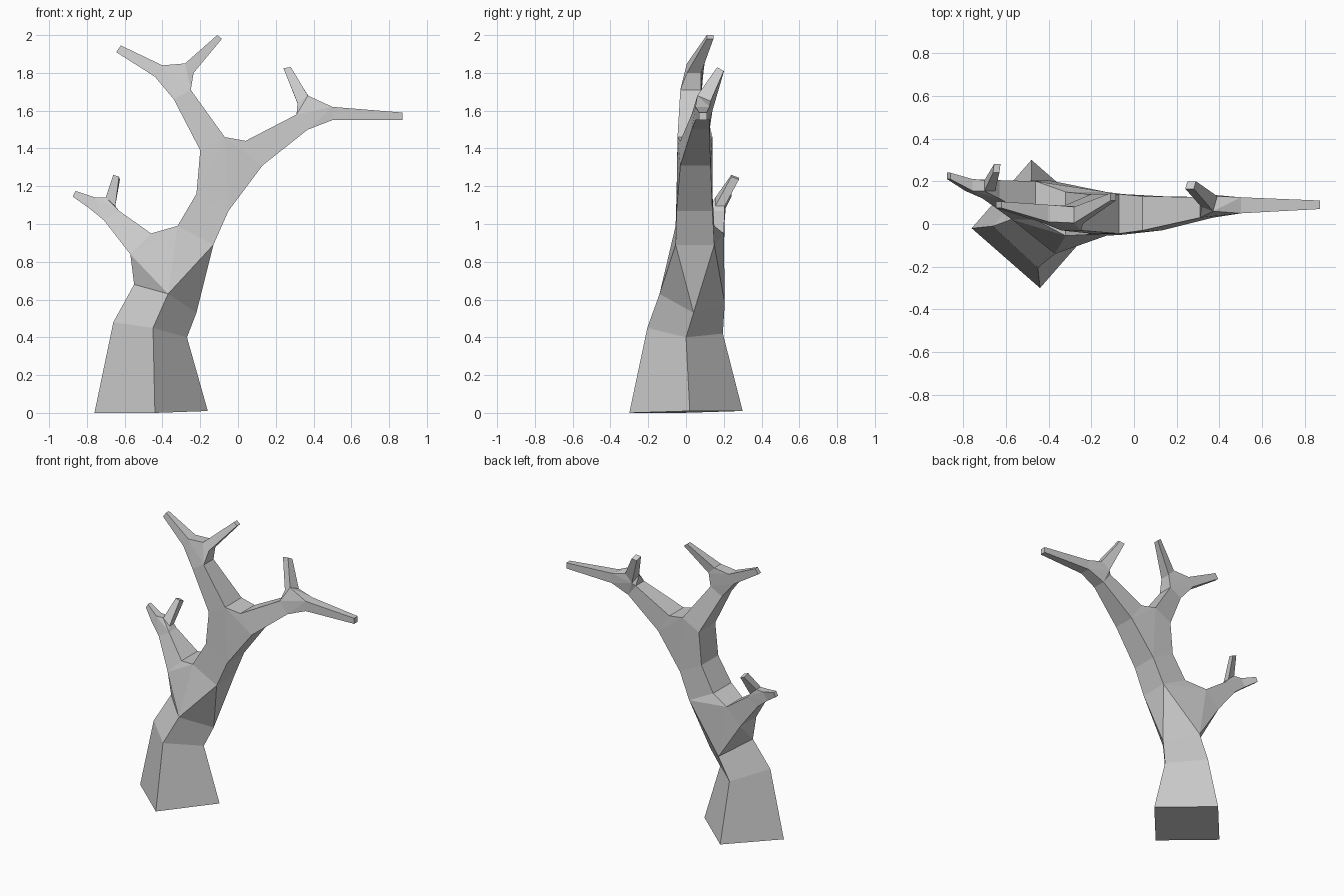
import bpy, bmesh
from mathutils import Vector

if "Cube" in bpy.data.objects:
    bpy.data.objects.remove(bpy.data.objects["Cube"])

bm = bmesh.new()


def corners(*pts):
    return [bm.verts.new(Vector(p)) for p in pts]


def ring(a, b, y0, y1, back=(0, 0)):
    """Four-sided section: a and b are (x, z) in the front view; back shifts the rear edge."""
    dx, dz = back
    return corners((a[0], y0, a[1]), (b[0], y0, b[1]),
                   (b[0] + dx, y1, b[1] + dz), (a[0] + dx, y1, a[1] + dz))


def loft(*rings, cap=False):
    for r, s in zip(rings, rings[1:]):
        for i in range(4):
            j = (i + 1) % 4
            bm.faces.new((r[i], r[j], s[j], s[i]))
    if cap:
        bm.faces.new(rings[-1])


def fork(*rings):
    """Join three sections with a hull, open where the limbs continue."""
    res = bmesh.ops.convex_hull(bm, input=[v for r in rings for v in r],
                                use_existing_faces=False)
    faces = {g for g in res["geom"] if isinstance(g, bmesh.types.BMFace)}
    inner = [f for f in faces if any(set(f.verts) <= set(r) for r in rings)]
    bmesh.ops.delete(bm, geom=inner, context='FACES_ONLY')


# trunk foot
foot = corners((-.76, -.02, 0), (-.44, -.30, 0), (-.16, .02, .01), (-.48, .30, .01))
t1 = corners((-.66, -.01, .48), (-.45, -.205, .45), (-.27, .0, .40), (-.48, .195, .42))
t2 = corners((-.55, .03, .68), (-.37, -.14, .63), (-.22, .04, .53), (-.40, .205, .58))
bm.faces.new(foot[::-1])
loft(foot, t1, t2)

# lower fork, upper trunk and left limb
t3 = ring((-.32, .99), (-.13, .89), -.055, .15)
l0 = ring((-.46, .95), (-.57, .84), .02, .20)
fork(t2, t3, l0)
t4 = ring((-.22, 1.16), (-.05, 1.07), -.05, .14)
loft(t3, t4)
l1 = ring((-.63, 1.07), (-.71, 1.02), .12, .205)
loft(l0, l1)

# left limb twigs
l2 = ring((-.755, 1.14), (-.79, 1.085), .155, .21)
l3 = ring((-.70, 1.14), (-.65, 1.095), .155, .205)
fork(l1, l2, l3)
loft(l2, ring((-.86, 1.175), (-.875, 1.145), .21, .24), cap=True)
loft(l3, ring((-.66, 1.26), (-.63, 1.25), .24, .28, (.005, -.015)), cap=True)

# upper fork
r0 = ring((.04, 1.44), (.13, 1.31), -.03, .13)
u0 = ring((-.07, 1.46), (-.20, 1.39), -.045, .14)
fork(t4, r0, u0)

# right limb and twigs
r1 = ring((.31, 1.58), (.37, 1.50), .03, .125)
loft(r0, r1)
r2 = ring((.50, 1.62), (.50, 1.55), .05, .125)
r3 = corners((.315, .08, 1.64), (.37, .06, 1.68), (.39, .13, 1.65), (.33, .14, 1.60))
fork(r1, r2, r3)
loft(r2, ring((.87, 1.59), (.87, 1.55), .07, .11), cap=True)
loft(r3, ring((.24, 1.825), (.28, 1.83), .165, .20, (.01, -.02)), cap=True)

# top limb and twigs
u1 = ring((-.25, 1.71), (-.34, 1.66), -.03, .08)
loft(u0, u1)
u2 = ring((-.40, 1.84), (-.44, 1.78), .01, .09)
u3 = ring((-.28, 1.85), (-.235, 1.80), .005, .08)
fork(u1, u2, u3)
loft(u2, ring((-.62, 1.945), (-.645, 1.91), .075, .105), cap=True)
loft(u3, ring((-.11, 2.0), (-.085, 1.98), .11, .145), cap=True)

bmesh.ops.recalc_face_normals(bm, faces=bm.faces)
mesh = bpy.data.meshes.new("bare_tree")
bm.to_mesh(mesh)
bm.free()
bpy.context.collection.objects.link(bpy.data.objects.new("bare_tree", mesh))
